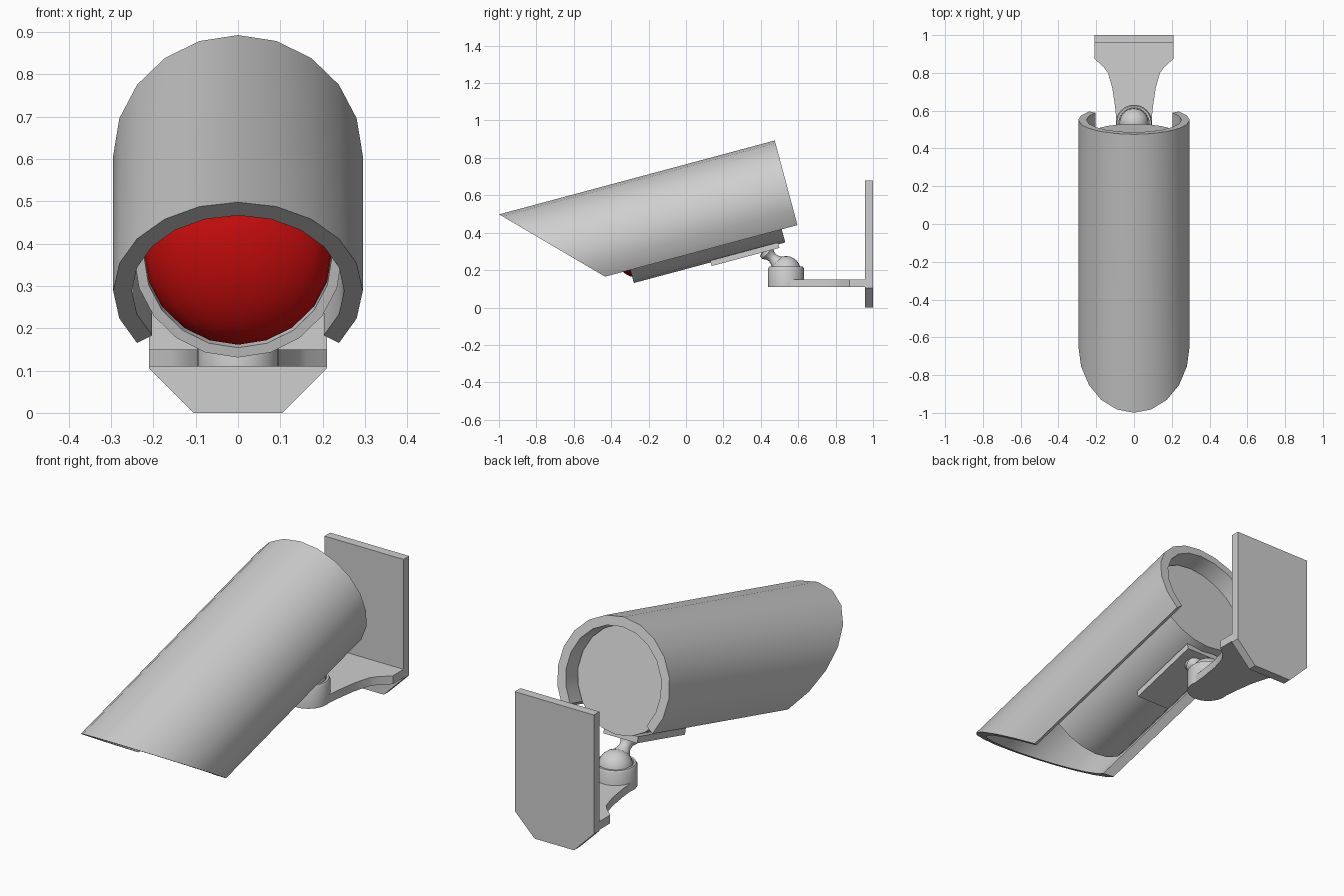
import bpy, bmesh, math
from mathutils import Matrix, Vector

if "Cube" in bpy.data.objects:
    bpy.data.objects.remove(bpy.data.objects["Cube"])

def material(name, col):
    m = bpy.data.materials.new(name)
    m.diffuse_color = (*col, 1)
    m.use_nodes = True
    m.node_tree.nodes["Principled BSDF"].inputs["Base Color"].default_value = m.diffuse_color
    return m

GREY = material("light grey", (0.62, 0.62, 0.62))
RED = material("lens red", (0.62, 0.004, 0.004))

# Local frame of the tilted camera: y runs along the barrel, z away from it
TILT = Matrix.Translation((0, 0.551, 0.608)) @ Matrix.Rotation(math.radians(15), 4, 'X')

def finish(name, bm, mat, matrix=Matrix()):
    bmesh.ops.remove_doubles(bm, verts=bm.verts, dist=1e-5)
    bmesh.ops.transform(bm, matrix=matrix, verts=bm.verts)
    bmesh.ops.recalc_face_normals(bm, faces=bm.faces)
    me = bpy.data.meshes.new(name)
    bm.to_mesh(me)
    bm.free()
    ob = bpy.data.objects.new(name, me)
    bpy.context.collection.objects.link(ob)
    me.materials.append(mat)
    bpy.ops.object.select_all(action='DESELECT')
    ob.select_set(True)
    bpy.context.view_layer.objects.active = ob
    bpy.ops.object.shade_smooth_by_angle(angle=math.radians(35))
    return ob

def lathe(name, profile, sides, mat, matrix=Matrix()):
    """Spin (radius, height) points about local z."""
    bm = bmesh.new()
    vs = [bm.verts.new((r, 0, h)) for r, h in profile]
    es = [bm.edges.new(p) for p in zip(vs, vs[1:])]
    bmesh.ops.spin(bm, geom=vs + es, cent=(0, 0, 0), axis=(0, 0, 1),
                   angle=math.tau, steps=sides, use_duplicate=False)
    return finish(name, bm, mat, matrix)

def prism(name, outline, offset, mat, matrix=Matrix()):
    """Extrude a flat outline of 3D points by an offset."""
    bm = bmesh.new()
    f = bm.faces.new([bm.verts.new(p) for p in outline])
    ext = bmesh.ops.extrude_face_region(bm, geom=[f], use_keep_orig=True)
    bmesh.ops.translate(bm, vec=offset,
                        verts=[v for v in ext["geom"] if isinstance(v, bmesh.types.BMVert)])
    return finish(name, bm, mat, matrix)

def mirrored(half):
    return half + [(-x, y) for x, y in reversed(half)]

# Sun shield: open-bottomed tube with a slanted front
R_OUT, R_IN = 0.295, 0.251
bm = bmesh.new()
rows = []
for i in range(-7, 8):
    a = math.radians(18 * i)
    ring = []
    for r, back in ((R_OUT, 0), (R_OUT, 1), (R_IN, 1), (R_IN, 0)):
        x, z = r * math.sin(a), r * math.cos(a)
        y = 0 if back else -1.526 + (R_OUT - z) * 0.985
        ring.append(bm.verts.new((x, y, z)))
    rows.append(ring)
for a, b in zip(rows, rows[1:]):
    for k in range(4):
        bm.faces.new((a[k], a[(k + 1) % 4], b[(k + 1) % 4], b[k]))
bm.faces.new(rows[0])
bm.faces.new(rows[-1])
finish("sun_shield", bm, GREY, TILT)

# Camera barrel with a recessed front, spun about the barrel axis
ALONG = TILT @ Matrix.Rotation(math.radians(-90), 4, 'X') @ Matrix.Rotation(math.radians(90), 4, 'Z')
lathe("camera_barrel", [(0, -0.087), (0.246, -0.087), (0.246, -0.925),
                        (0.222, -0.925), (0.222, -0.89), (0, -0.89)], 20, GREY, ALONG)

# Red lens dome
BULGE, R_LENS = 0.12, 0.2215
lathe("lens_dome", [(R_LENS * math.cos(t), -0.892 - BULGE * math.sin(t))
                    for t in (math.pi / 16 * k for k in range(9))], 20, RED, ALONG)

# Mounting plate under the barrel
prism("mount_plate", [(-0.09, -0.5, -0.266), (0.09, -0.5, -0.266),
                      (0.09, -0.125, -0.266), (-0.09, -0.125, -0.266)],
      (0, 0, 0.03), GREY, TILT)

# Ball joint: ball, flared stem and cup
BALL = Vector((0, 0.535, 0.197))
bpy.ops.mesh.primitive_uv_sphere_add(segments=24, ring_count=12, radius=0.078, location=BALL)
ball = bpy.context.object
ball.name = "joint_ball"
ball.data.materials.append(GREY)
bpy.ops.object.shade_smooth()
stem_dir = Vector((0, 0.42, 0.306)) - BALL
stem = Matrix.Translation(BALL) @ stem_dir.to_track_quat('Z', 'Y').to_matrix().to_4x4()
lathe("joint_stem", [(0, 0.05), (0.042, 0.06), (0.03, 0.085), (0.026, 0.1), (0.03, 0.118),
                     (0.042, 0.135), (0.04, 0.155), (0, 0.165)], 20, GREY, stem)
lathe("joint_cup", [(0, 0.11), (0.096, 0.11), (0.096, 0.208), (0.09, 0.218),
                    (0.08, 0.218), (0.08, 0.17), (0, 0.17)], 32, GREY,
      Matrix.Translation((0, 0.535, 0)))

# Bracket arm flaring towards the wall
arm = mirrored([(0.092, 0.54), (0.1, 0.62), (0.115, 0.72), (0.138, 0.8),
                (0.16, 0.83), (0.21, 0.875), (0.21, 0.96)])
prism("bracket_arm", [(x, y, 0.11) for x, y in arm], (0, 0, 0.04), GREY)

# Wall plate with clipped lower corners
wall = mirrored([(0.105, 0), (0.21, 0.105), (0.21, 0.678)])
prism("wall_plate", [(x, 0.957, z) for x, z in wall], (0, 0.043, 0), GREY)
